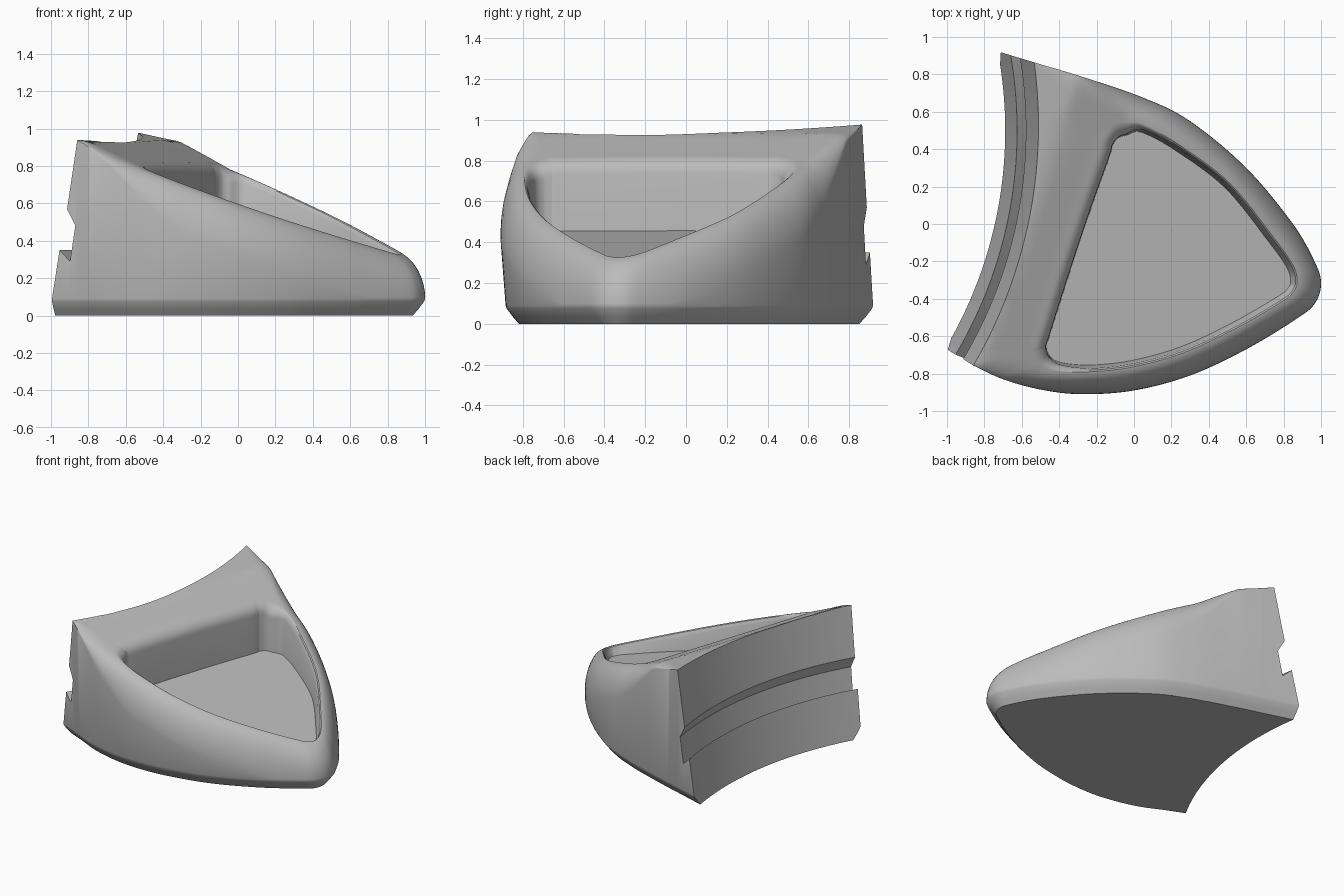
import bpy, bmesh, math
from mathutils import Vector

cube = bpy.data.objects.get("Cube")
if cube:
    bpy.data.objects.remove(cube, do_unlink=True)

grey = bpy.data.materials.new("plain grey")
grey.use_nodes = True
grey.diffuse_color = (0.5, 0.5, 0.5, 1)
grey.node_tree.nodes["Principled BSDF"].inputs["Base Color"].default_value = (0.5, 0.5, 0.5, 1)

# Plan control points: outer wall (x, y), matching pocket edge (x, y), rim roundness
PLAN = [
    (-1.25, -.56, -.515, -.56, 0), (-1.05, -.672, -.54, -.64, 0),
    (-.87, -.752, -.535, -.69, 0), (-.7, -.83, -.495, -.75, .2),
    (-.5, -.885, -.41, -.785, .65), (-.28, -.91, -.24, -.79, 1),
    (0, -.89, -.01, -.765, 1), (.3, -.81, .26, -.69, 1),
    (.6, -.67, .54, -.56, 1), (.88, -.5, .79, -.415, 1),
    (.97, -.42, .85, -.365, 1), (1, -.32, .872, -.31, 1),
    (.97, -.21, .85, -.22, 1), (.85, 0, .745, -.07, 1),
    (.6, .3, .51, .22, 1), (.3, .55, .23, .43, 1),
    (.05, .675, .05, .53, .85), (-.27, .785, -.05, .54, .15),
    (-.52, .86, -.13, .515, 0), (-.75, .93, -.18, .45, 0),
    (-1, 1.01, -.2, .38, 0), (-1.1, .5, -.3, .1, 0), (-1.18, 0, -.42, -.26, 0)]
STEPS = 8


def resample(points, steps):
    """Closed Catmull-Rom curve through the points."""
    pts, n, out = [Vector(p) for p in points], len(points), []
    for i in range(n):
        a, b, c, d = (pts[(i + j) % n] for j in (-1, 0, 1, 2))
        for j in range(steps):
            t = j / steps
            out.append(b + (c - a) * (t / 2) + (2 * a - 5 * b + 4 * c - d) * (t * t / 2)
                       + (3 * b - a - 3 * c + d) * (t ** 3 / 2))
    return out


def inward(curve):
    n = len(curve)
    tangents = [curve[(i + 1) % n] - curve[i - 1] for i in range(n)]
    return [Vector((-t.y, t.x)).normalized() for t in tangents]


def along(p):
    return .948 * p.x - .319 * p.y


def mix(a, b, t):
    return a + (b - a) * t


def ramp(x, lo, hi):
    return min(1, max(0, (x - lo) / (hi - lo)))


def top(p):
    """Gentle back shelf, a steeper fold, then the long rim slope."""
    s = along(p)
    return min(.932 - .18 * (s + .53), max(.932 - .49 * (s + .53), .693 - .395 * s))


def loft(name, rings):
    """Skin equal rings and cap both ends."""
    bm = bmesh.new()
    rows = [[bm.verts.new(p) for p in ring] for ring in rings]
    n = len(rows[0])
    for lo, hi in zip(rows, rows[1:]):
        for i in range(n):
            k = (i + 1) % n
            bm.faces.new((lo[i], lo[k], hi[k], hi[i]))
    bm.faces.new(rows[0][::-1])
    bm.faces.new(rows[-1])
    bmesh.ops.recalc_face_normals(bm, faces=bm.faces)
    mesh = bpy.data.meshes.new(name)
    bm.to_mesh(mesh)
    bm.free()
    mesh.materials.append(grey)
    obj = bpy.data.objects.new(name, mesh)
    bpy.context.collection.objects.link(obj)
    return obj


outer = resample([p[:2] for p in PLAN], STEPS)
pocket = resample([p[2:4] for p in PLAN], STEPS)
roundness = []
for i, p in enumerate(PLAN):
    q = PLAN[(i + 1) % len(PLAN)]
    roundness += [mix(p[4], q[4], j / STEPS) for j in range(STEPS)]
n_out, n_in = inward(outer), inward(pocket)
cols = list(range(len(outer)))


def at(p, z):
    return Vector((p.x, p.y, z))


# Base with chamfer, the front wall flaring slightly upward
rings = []
for inset, z in ((.065, 0), (.035, .035), (.005, .075), (0, .09)):
    ring = []
    for i in cols:
        flare = .025 * max(0, n_out[i].y) * ramp(top(outer[i]), .36, .56)
        ring.append(at(outer[i] + n_out[i] * (inset + flare), z))
    rings.append(ring)

# Rounded rim
ARC = 10
for j in range(ARC + 1):
    a = math.pi / 2 * j / ARC
    ring = []
    for i in cols:
        span = pocket[i] - outer[i]
        width = min(.98, .25 / span.length)
        p = outer[i] + span * width * (1 - math.cos(a))
        h = min(.25, top(outer[i]) - .1) * roundness[i]
        ring.append(at(p, top(p) - h * (1 - math.sin(a))))
    rings.append(ring)

# Shelf running in to the pocket
for j in range(1, 13):
    ring = []
    for i in cols:
        span = pocket[i] - outer[i]
        p = outer[i] + span * mix(min(.98, .25 / span.length), 1, j / 12)
        ring.append(at(p, top(p)))
    rings.append(ring)

# Pocket wall: soft lip at the back, crisp edge elsewhere, then sloping floor
for j in range(1, 7):
    u = j / 6
    a = u * math.pi / 2
    ring = []
    for i in cols:
        k = roundness[i]
        p = pocket[i] + n_in[i] * mix(.07 * math.sin(a), .006 + .012 * u, k)
        ring.append(at(p, top(pocket[i]) - mix(.03 * u + .06 * (1 - math.cos(a)), .03 * u, k)))
    rings.append(ring)
floor = [pocket[i] + n_in[i] * mix(.073, .035, roundness[i]) for i in cols]
rings.append([at(p, .415 - .17 * along(p)) for p in floor])
body = loft("wedge_body", rings)

# Cutter for the leaning concave back with its hooked groove
profile = [(1.5, -.2), (2.245, -.2), (2.345, .35), (2.405, .29), (2.438, .48),
           (2.392, .57), (2.52, 1.3), (1.5, 1.3)]
sweep = []
for j in range(81):
    a = math.radians(mix(-55, 35, j / 80))
    sweep.append([Vector((-2.97 + r * math.cos(a), .5 + r * math.sin(a), z)) for r, z in profile])
cutter = loft("back_cutter", sweep)
cutter.hide_render = True

cut = body.modifiers.new("back_cut", "BOOLEAN")
cut.operation = "DIFFERENCE"
cut.solver = "EXACT"
cut.object = cutter
bpy.ops.object.select_all(action="DESELECT")
bpy.context.view_layer.objects.active = body
body.select_set(True)
bpy.ops.object.modifier_apply(modifier=cut.name)
bpy.data.objects.remove(cutter, do_unlink=True)
bpy.ops.object.shade_smooth_by_angle(angle=math.radians(32))
